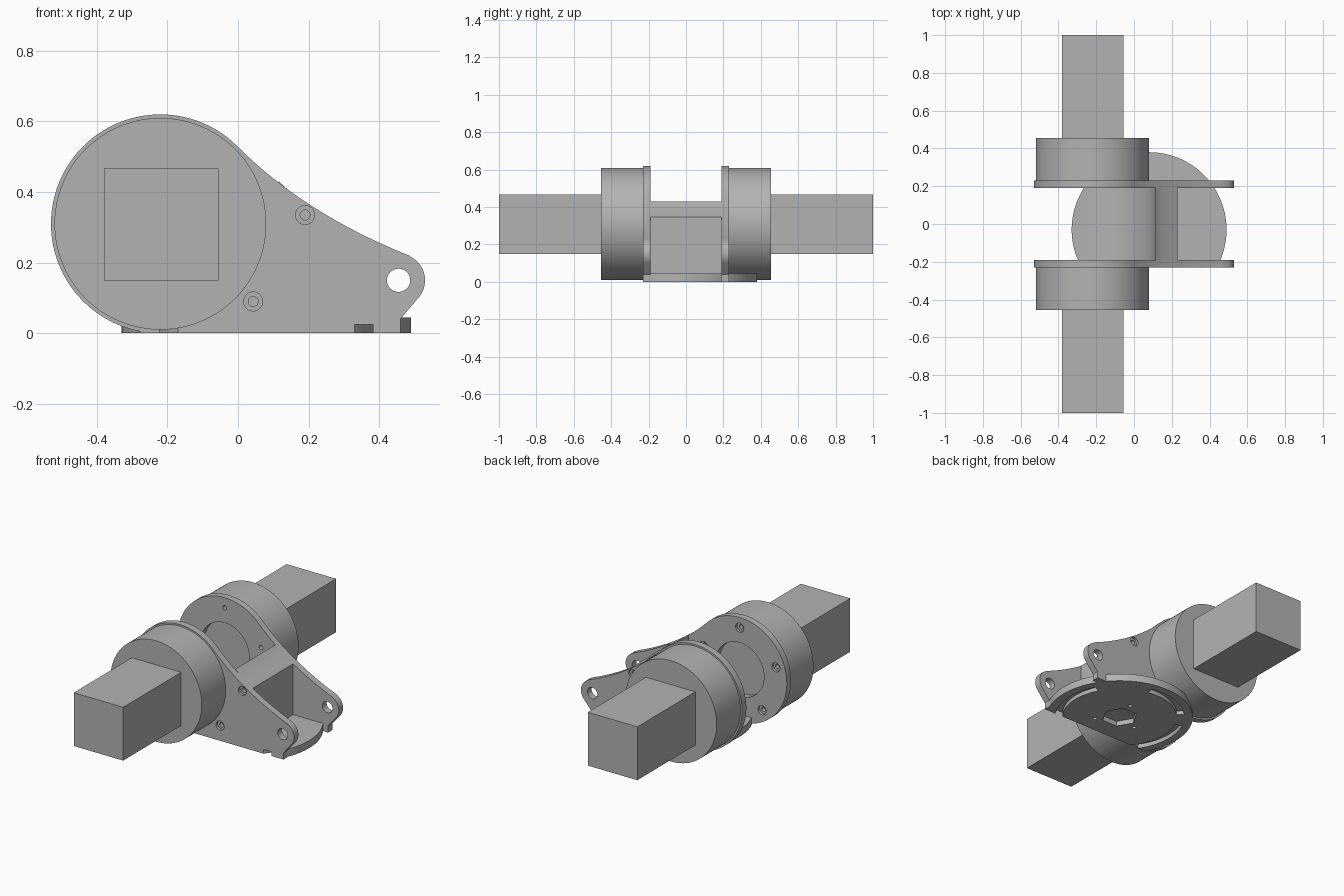
import bpy, bmesh, math
from mathutils import Vector

if "Cube" in bpy.data.objects:
    bpy.data.objects.remove(bpy.data.objects["Cube"], do_unlink=True)

grey = bpy.data.materials.new("plain grey")
grey.use_nodes = True
grey.diffuse_color = (0.45, 0.45, 0.45, 1)
grey.node_tree.nodes["Principled BSDF"].inputs["Base Color"].default_value = grey.diffuse_color

HUB = (-0.22, 0.31)       # x, z of the drum axis
LUG = (0.455, 0.15)       # x, z of the lug pin hole
DISC = (0.08, -0.03)      # x, y of the base disc
IN, OUT = 0.19, 0.23      # inner and outer faces of the side plates


def arc(centre, r, a0, a1, n):
    angles = [math.radians(a0 + (a1 - a0) * i / n) for i in range(n + 1)]
    return [(centre[0] + r * math.cos(a), centre[1] + r * math.sin(a)) for a in angles]


def circle(centre, r, n=64):
    return arc(centre, r, 0, 360, n)[:-1]


def rect(x0, x1, v0, v1):
    return [(x0, v0), (x1, v0), (x1, v1), (x0, v1)]


def prism(name, outline, lo, hi, axis="y"):
    """Extrude an outline along y (points are x, z) or z (points are x, y)."""
    def place(p, d):
        return (p[0], d, p[1]) if axis == "y" else (p[0], p[1], d)
    bm = bmesh.new()
    face = bm.faces.new([bm.verts.new(place(p, lo)) for p in outline])
    top = bmesh.ops.extrude_face_region(bm, geom=[face])["geom"]
    verts = [g for g in top if isinstance(g, bmesh.types.BMVert)]
    bmesh.ops.translate(bm, verts=verts, vec=Vector(place((0, 0), hi - lo)))
    bmesh.ops.recalc_face_normals(bm, faces=bm.faces)
    mesh = bpy.data.meshes.new(name)
    bm.to_mesh(mesh)
    bm.free()
    mesh.materials.append(grey)
    obj = bpy.data.objects.new(name, mesh)
    bpy.context.collection.objects.link(obj)
    return obj


def activate(obj):
    bpy.ops.object.select_all(action="DESELECT")
    obj.select_set(True)
    bpy.context.view_layer.objects.active = obj


def cut(obj, outline, lo, hi, axis="y"):
    cutter = prism("cutter", outline, lo, hi, axis)
    cutter.hide_render = True
    mod = obj.modifiers.new("cut", "BOOLEAN")
    mod.operation, mod.solver, mod.object = "DIFFERENCE", "EXACT", cutter
    activate(obj)
    bpy.ops.object.modifier_apply(modifier=mod.name)
    bpy.data.objects.remove(cutter, do_unlink=True)


def smooth(obj):
    activate(obj)
    bpy.ops.object.shade_smooth_by_angle(angle=math.radians(30))


def span(side, a, b):
    return min(side * a, side * b), max(side * a, side * b)


# Concave sweep from the hub down to the lug
def sweep(t):
    p0, p1, p2 = (0, 0.528), (0.19, 0.338), (0.485, 0.22)
    return tuple((1 - t) ** 2 * a + 2 * t * (1 - t) * b + t * t * c
                 for a, b, c in zip(p0, p1, p2))


slope = [sweep(i / 24) for i in range(25)]

# Arc-shaped grooves under the base
grooves = [arc(DISC, 0.363, a, b, 20) + arc(DISC, 0.32, b, a, 20)
           for a, b in ((-45, 28), (80, 135), (155, 225))]


def cut_grooves(obj):
    for g in grooves:
        cut(obj, g, -0.02, 0.025, "z")


# Side plates, drums and square bars
plate_outline = (arc(HUB, 0.31, 270, 46, 72)[:-1] + slope
                 + arc(LUG, 0.075, 64, -38, 20) + [(0.46, 0.04), (0.46, 0)])
for side, label in ((1, "left"), (-1, "right")):
    plate = prism(label + "_side_plate", plate_outline, *span(side, IN, OUT))
    through = span(side, IN - 0.02, OUT + 0.02)
    cut(plate, circle(LUG, 0.033, 32), *through)
    cut(plate, circle(HUB, 0.16), *through)
    # Counterbored screws on the outer face
    for hole in ((0.19, 0.335), (0.043, 0.09)):
        cut(plate, circle(hole, 0.027, 24), *span(side, OUT - 0.015, OUT + 0.02))
        cut(plate, circle(hole, 0.014, 24), *through)
    # Ring of five screws that hold the drum
    for i in range(5):
        hole = arc(HUB, 0.25, 90 + 72 * i, 0, 1)[0]
        cut(plate, circle(hole, 0.013, 24), *through)
        if side < 0:
            cut(plate, circle(hole, 0.027, 24), *span(side, IN - 0.02, IN + 0.015))
    cut_grooves(plate)
    smooth(plate)
    smooth(prism(label + "_drum", circle(HUB, 0.30, 96), *span(side, OUT, 0.455)))
    prism(label + "_square_bar", rect(-0.38, -0.055, 0.15, 0.467), *span(side, 0.455, 1.0))

# Base disc, trimmed flush with the right plate
base = prism("base_disc", circle(DISC, 0.41, 128), 0, 0.045, "z")
cut(base, rect(-1, 1, -1, -0.229), -0.1, 0.1, "z")
cut(base, circle(DISC, 0.1, 6), -0.02, 0.03, "z")
for angle in (-45, 75, 195):
    cut(base, circle(arc(DISC, 0.14, angle, 0, 1)[0], 0.012, 16), -0.02, 0.03, "z")
cut_grooves(base)
smooth(base)

# Web between the plates: curved saddle at the back, flat wall in front
crest = [p for p in slope if 0.12 < p[0] < 0.225]
web_outline = (arc((-0.22, 0.38), 0.335, -90, 0, 32) + [(0.115, 0.431)] + crest
               + [(0.23, 0.347), (0.23, 0.04), (-0.22, 0.04)])
smooth(prism("saddle_web", web_outline, -IN, IN))
